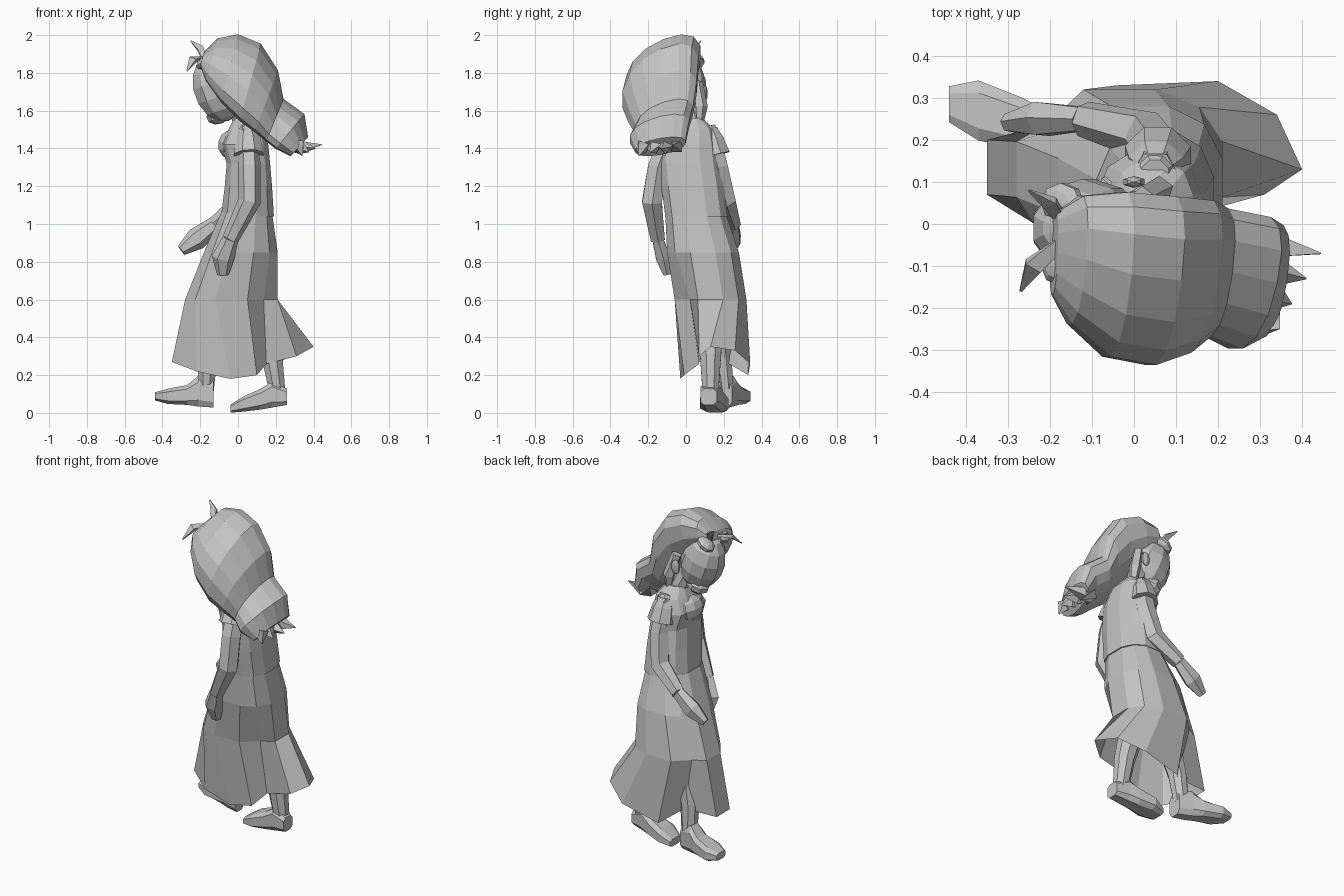
import bpy
import bmesh
import math
from mathutils import Vector, Matrix

default_cube = bpy.data.objects.get("Cube")
if default_cube:
    bpy.data.objects.remove(default_cube, do_unlink=True)

# One plain clay colour for the whole figure
clay = bpy.data.materials.new("clay_grey")
clay.use_nodes = True
clay_colour = (0.55, 0.55, 0.55, 1)
clay.diffuse_color = clay_colour
clay.node_tree.nodes["Principled BSDF"].inputs["Base Color"].default_value = clay_colour


def finish(name, bm):
    """Turn a bmesh into a flat shaded object."""
    bmesh.ops.recalc_face_normals(bm, faces=bm.faces)
    mesh = bpy.data.meshes.new(name)
    bm.to_mesh(mesh)
    bm.free()
    mesh.materials.append(clay)
    obj = bpy.data.objects.new(name, mesh)
    bpy.context.collection.objects.link(obj)
    return obj


def loft(name, rings, cap_start=True, cap_end=True):
    """Skin a list of equally long point rings."""
    bm = bmesh.new()
    loops = [[bm.verts.new(point) for point in ring] for ring in rings]
    for lower, upper in zip(loops, loops[1:]):
        count = len(lower)
        for i in range(count):
            following = (i + 1) % count
            bm.faces.new((lower[i], lower[following], upper[following], upper[i]))
    if cap_start:
        bm.faces.new(loops[0])
    if cap_end:
        bm.faces.new(loops[-1])
    return finish(name, bm)


def oval(centre, side, up, count, squareness=1.0):
    """Ring around a centre; squareness below one pushes it towards a box."""
    def push(value):
        return math.copysign(abs(value) ** squareness, value)

    ring = []
    for i in range(count):
        angle = math.tau * (i + 0.5) / count
        ring.append(Vector(centre) + Vector(side) * push(math.cos(angle))
                    + Vector(up) * push(math.sin(angle)))
    return ring


def level_ring(z, left, right, near, far, count=12):
    """Horizontal oval fitted into a bounding rectangle."""
    centre = ((left + right) / 2, (near + far) / 2, z)
    fit = 0.5 / math.cos(math.pi / count) ** 0.8
    return oval(centre, ((right - left) * fit, 0, 0), (0, (far - near) * fit, 0), count, 0.8)


def tube(name, path, radii, count=6, flatten=1.0):
    """Tapered limb that follows a path."""
    points = [Vector(p) for p in path]
    rings = []
    for i, point in enumerate(points):
        along = points[min(i + 1, len(points) - 1)] - points[max(i - 1, 0)]
        side = along.cross(Vector((1, 0, 0))).normalized()
        up = side.cross(along).normalized()
        rings.append(oval(point, side * radii[i] * flatten, up * radii[i], count))
    return loft(name, rings)


def blob(name, centre, size, tilt=0.0, segments=10, rows=7):
    """Faceted ellipsoid leaning about the y axis."""
    bm = bmesh.new()
    bmesh.ops.create_uvsphere(bm, u_segments=segments, v_segments=rows, radius=1)
    matrix = (Matrix.Translation(centre) @ Matrix.Rotation(tilt, 4, "Y")
              @ Matrix.Diagonal((*size, 1)))
    bmesh.ops.transform(bm, matrix=matrix, verts=bm.verts)
    return finish(name, bm)


# Blouse, rising from the waist to the collar
loft("blouse", [level_ring(*row) for row in (
    (1.04, -.09, .19, -.11, .22),
    (1.2, -.07, .18, -.13, .2),
    (1.32, -.06, .17, -.14, .18),
    (1.42, -.09, .16, -.14, .17),
    (1.5, -.05, .14, -.1, .15),
    (1.56, -.02, .09, -.03, .09),
)])
blob("bust", (-.03, .02, 1.42), (.08, .11, .08), tilt=.2, rows=6)

# Skirt, open below, folded in between the legs and swinging out behind
hem = [
    (.4, .13, .35), (.34, .26, .33), (.2, .34, .26),
    (-.04, .33, .2), (-.14, .21, .27), (-.35, .2, .27),
    (-.35, .07, .27), (-.22, -.01, .22), (-.04, -.03, .18),
    (.1, -.01, .2), (.15, .07, .26), (.31, .07, .3),
]
skirt_rings = [level_ring(*row) for row in (
    (1.06, -.09, .18, -.11, .21),
    (.85, -.18, .21, -.1, .28),
    (.6, -.28, .21, -.06, .32),
)]
for fold, pull in ((4, (.02, -.04, 0)), (10, (-.02, .04, 0))):
    skirt_rings[-1][fold] += Vector(pull)
loft("skirt", skirt_rings + [[Vector(p) for p in hem]], cap_end=False)

# Neck and head, bowed forward
tube("neck", [(.04, .04, 1.5), (-.02, .01, 1.66)], [.055, .05], 8)
blob("head", (-.11, -.01, 1.715), (.13, .12, .18), tilt=-.35)
blob("chin", (-.1, .02, 1.58), (.07, .07, .05), tilt=-.4, segments=8, rows=5)
for label, y in (("near", -.12), ("far", .1)):
    blob(label + "_ear", (0, y, 1.69), (.03, .015, .045), segments=6, rows=5)

# Hair mass: lower edge x z, upper edge x z, then the y range
hair_rows = (
    (-.2, 1.84, -.18, 1.91, -.17, .03),
    (-.17, 1.76, -.11, 1.98, -.24, .07),
    (-.09, 1.65, .0, 2.0, -.32, .08),
    (.01, 1.55, .12, 1.95, -.34, .07),
    (.09, 1.49, .21, 1.81, -.31, .06),
    (.15, 1.44, .24, 1.66, -.27, .04),
    (.2, 1.4, .35, 1.58, -.3, .02),
    (.28, 1.36, .37, 1.46, -.27, .0),
)
hair_rings = []
for low_x, low_z, high_x, high_z, near, far in hair_rows:
    low, high = Vector((low_x, 0, low_z)), Vector((high_x, 0, high_z))
    middle = (low + high) / 2 + Vector((0, (near + far) / 2, 0))
    # The mass hangs lower on the near side than on the far side
    across = Vector((0, (far - near) / 2, 0)) + (high - low) * .23
    hair_rings.append(oval(middle, across, (high - low) * .44, 14, 0.88))
loft("hair", hair_rings)

# Ragged ends of the hair
for i in range(4):
    y = -.23 + i * .06
    reach = .34 + .035 * i
    tube(f"hair_tip_{i}", [(.26, y, 1.42), (.33, y, 1.41), (reach, y - .02, 1.36 + .02 * i)],
         [.04, .04, .002], 4)

# Fringe and two loose curls over the brow
for label, y in (("near", -.1), ("far", .05)):
    blob(label + "_fringe", (-.17, y, 1.86), (.06, .05, .03), tilt=-.6, segments=8, rows=5)
tube("near_curl", [(-.18, -.05, 1.88), (-.24, -.1, 1.87), (-.27, -.16, 1.81)],
     [.02, .03, .004], 4, .5)
tube("far_curl", [(-.18, .02, 1.88), (-.2, .05, 1.93), (-.25, .08, 1.97)],
     [.02, .025, .004], 4, .5)
tube("far_lock", [(.02, .06, 1.75), (.06, .08, 1.62), (.07, .07, 1.48)],
     [.03, .035, .01], 5)

# Sleeves, arms and hands
arms = {
    "near": [(.05, -.07, 1.5), (.06, -.15, 1.3), (.06, -.18, 1.12),
             (-.04, -.15, .92), (-.08, -.12, .82), (-.08, -.1, .73)],
    "far": [(.05, .12, 1.5), (.06, .17, 1.3), (.03, .21, 1.12),
            (-.12, .25, 1.0), (-.22, .25, .92), (-.3, .24, .86)],
}
for label, path in arms.items():
    tube(label + "_arm", path[:4], [.055, .06, .06, .043])
    tube(label + "_hand", path[3:], [.043, .06, .03], 6, .75)
    shoulder, elbow = Vector(path[0]), Vector(path[1])
    start = shoulder + Vector((0, 0, .02))
    tube(label + "_sleeve", [start, shoulder.lerp(elbow, .25), shoulder.lerp(elbow, .68)],
         [.035, .07, .085], 8)

# Legs mid stride
tube("front_leg", [(-.1, .15, .6), (-.16, .19, .3), (-.17, .21, .12)], [.08, .055, .045], 8)
tube("back_leg", [(.1, .13, .6), (.18, .13, .3), (.21, .13, .1)], [.08, .06, .045], 8)


def shoe(name, rows):
    """Boxy shoe skinned from x, y, half width, sole and top heights."""
    rings = []
    for x, y, half, sole, top in rows:
        rings.append(oval((x, y, (sole + top) / 2), (0, half, 0),
                          (0, 0, (top - sole) / 2), 8, 0.6))
    loft(name, rings)


shoe("front_shoe", (
    (-.13, .2, .045, .025, .17), (-.21, .22, .055, .03, .2), (-.27, .24, .065, .04, .15),
    (-.37, .27, .075, .045, .13), (-.44, .285, .045, .065, .11),
))
shoe("back_shoe", (
    (.26, .12, .045, .04, .13), (.18, .13, .055, .025, .17), (.12, .14, .065, .015, .13),
    (.03, .15, .08, .005, .09), (-.04, .16, .055, .0, .045),
))
